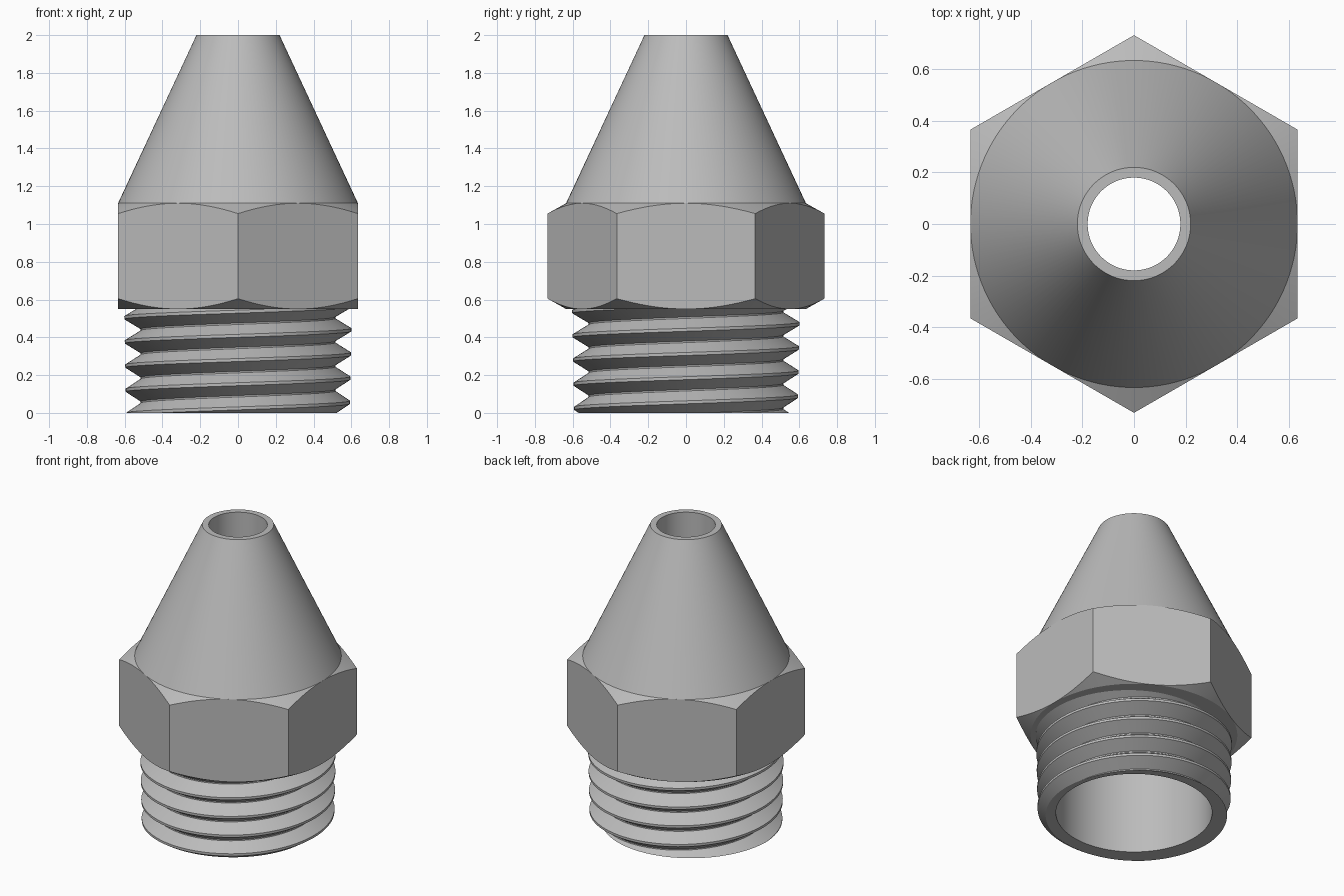
import bpy, bmesh
from math import cos, sin, pi

old = bpy.data.objects.get("Cube")
if old:
    bpy.data.objects.remove(old)

SEG = 120                                # columns around the axis
BORE, TIP_BORE, TIP = 0.48, 0.18, 0.22
FLAT = 0.635                             # centre to hexagon flat
HEX_LOW, HEX_TOP, HEIGHT = 0.55, 1.11, 2.0
PITCH, TURNS = 0.128, 5

metal = bpy.data.materials.new("metal grey")
metal.use_nodes = True
grey = (0.5, 0.5, 0.5, 1)
metal.diffuse_color = grey
metal.node_tree.nodes["Principled BSDF"].inputs["Base Color"].default_value = grey


def sweep(name, profile):
    """Skin the (radius, z) profiles given for each angle around the axis."""
    bm = bmesh.new()
    cols = []
    for i in range(SEG + 1):
        a = 2 * pi * i / SEG
        cols.append([bm.verts.new((r * cos(a), r * sin(a), z))
                     for r, z in profile(a)])
    for c, d in zip(cols, cols[1:]):
        for k in range(len(c) - 1):
            bm.faces.new((c[k], d[k], d[k + 1], c[k + 1]))
    bmesh.ops.remove_doubles(bm, verts=bm.verts, dist=1e-5)
    bmesh.ops.recalc_face_normals(bm, faces=bm.faces)
    mesh = bpy.data.meshes.new(name)
    bm.to_mesh(mesh)
    bm.free()
    mesh.materials.append(metal)
    obj = bpy.data.objects.new(name, mesh)
    bpy.context.collection.objects.link(obj)
    bpy.ops.object.select_all(action='DESELECT')
    obj.select_set(True)
    bpy.context.view_layer.objects.active = obj
    bpy.ops.object.shade_smooth_by_angle(angle=pi / 9)
    return obj


# Chamfered hexagon, cone and hollow inside
def body(a):
    corner = FLAT / cos((a + pi / 6) % (pi / 3) - pi / 6)
    drop = (corner - FLAT) * 0.56
    return [(BORE, HEX_LOW), (FLAT, HEX_LOW), (corner, HEX_LOW + drop),
            (corner, HEX_TOP - drop), (FLAT, HEX_TOP), (TIP, HEIGHT),
            (TIP_BORE, HEIGHT), (TIP_BORE, 1.75), (BORE, HEX_TOP), (BORE, 0)]


# Right-hand screw thread, trimmed level at both ends
CREST, ROOT = 0.008, PITCH / 2 - 0.004   # half widths along the axis


def thread_radius(z, crest_z):
    d = abs((z - crest_z + PITCH / 2) % PITCH - PITCH / 2)
    t = min(max((d - CREST) / (ROOT - CREST), 0), 1)
    return (0.592 + 0.02 * z) * (1 - t) + 0.515 * t


def thread(a):
    crest_z = 0.056 + PITCH * a / (2 * pi)
    points = [(BORE, 0)]
    for turn in range(-2, TURNS):
        for step in (-ROOT, -CREST, CREST, ROOT):
            z = min(max(crest_z + turn * PITCH + step, 0), HEX_LOW)
            points.append((thread_radius(z, crest_z), z))
    return points


sweep("nozzle_body", body)
sweep("screw_thread", thread)
